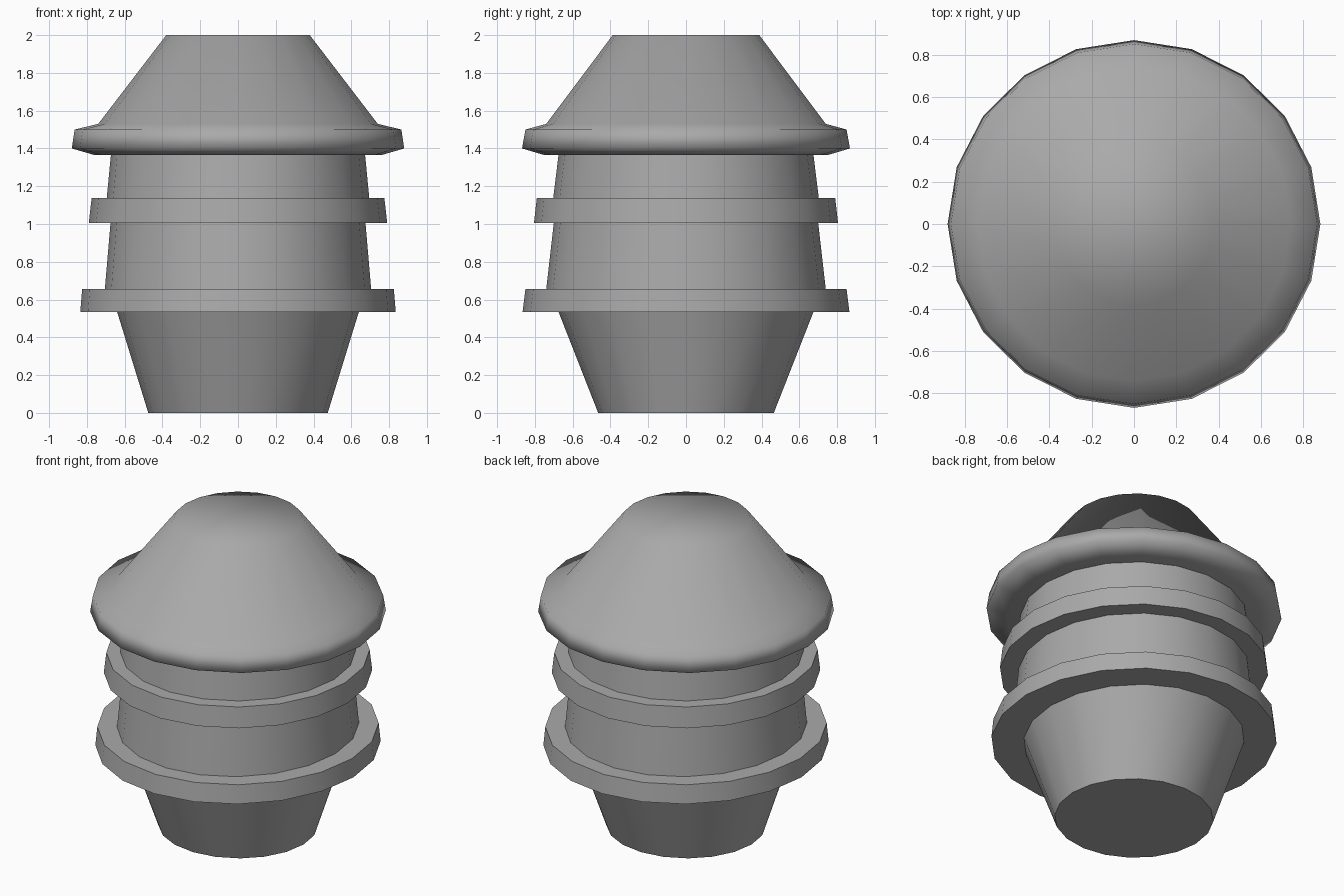
import bpy
import bmesh
from math import cos, sin, tau, radians

SIDES = 20

default = bpy.data.objects.get("Cube")
if default:
    bpy.data.objects.remove(default, do_unlink=True)

# One grey for every part
grey = bpy.data.materials.new("plain grey")
grey.use_nodes = True
colour = (0.4, 0.4, 0.4, 1)
grey.diffuse_color = colour
grey.node_tree.nodes["Principled BSDF"].inputs["Base Color"].default_value = colour


def turned_part(name, profile, all_smooth=False):
    """Closed solid lofted through (x radius, y radius, z) rings, bottom to top."""
    bm = bmesh.new()
    rings = []
    for rx, ry, z in profile:
        rings.append([bm.verts.new((rx * cos(tau * i / SIDES), ry * sin(tau * i / SIDES), z))
                      for i in range(SIDES)])
    for low, high in zip(rings, rings[1:]):
        for i in range(SIDES):
            j = (i + 1) % SIDES
            bm.faces.new((low[i], low[j], high[j], high[i]))
    bm.faces.new(rings[0][::-1])
    bm.faces.new(rings[-1])
    mesh = bpy.data.meshes.new(name)
    bm.to_mesh(mesh)
    bm.free()
    mesh.materials.append(grey)
    obj = bpy.data.objects.new(name, mesh)
    bpy.context.collection.objects.link(obj)
    bpy.ops.object.select_all(action='DESELECT')
    obj.select_set(True)
    bpy.context.view_layer.objects.active = obj
    if all_smooth:
        bpy.ops.object.shade_smooth()
    else:
        bpy.ops.object.shade_smooth_by_angle(angle=radians(35))
    return obj


# Tapered foot
turned_part("base_plug", [(0.475, 0.465, 0), (0.64, 0.675, 0.535)])

# Stacked flanges and collars
turned_part("lower_flange", [(0.835, 0.865, 0.535), (0.825, 0.85, 0.655)])
turned_part("lower_collar", [(0.705, 0.74, 0.655), (0.675, 0.7, 1.005)])
turned_part("upper_flange", [(0.79, 0.805, 1.005), (0.775, 0.79, 1.137)])
turned_part("upper_collar", [(0.695, 0.703, 1.137), (0.673, 0.675, 1.365)])

# Softly shaded cone with a rounded brim
turned_part("cone_cap", [
    (0.76, 0.75, 1.365),
    (0.88, 0.868, 1.4),
    (0.865, 0.85, 1.5),
    (0.74, 0.74, 1.53),
    (0.38, 0.388, 2),
], all_smooth=True)
